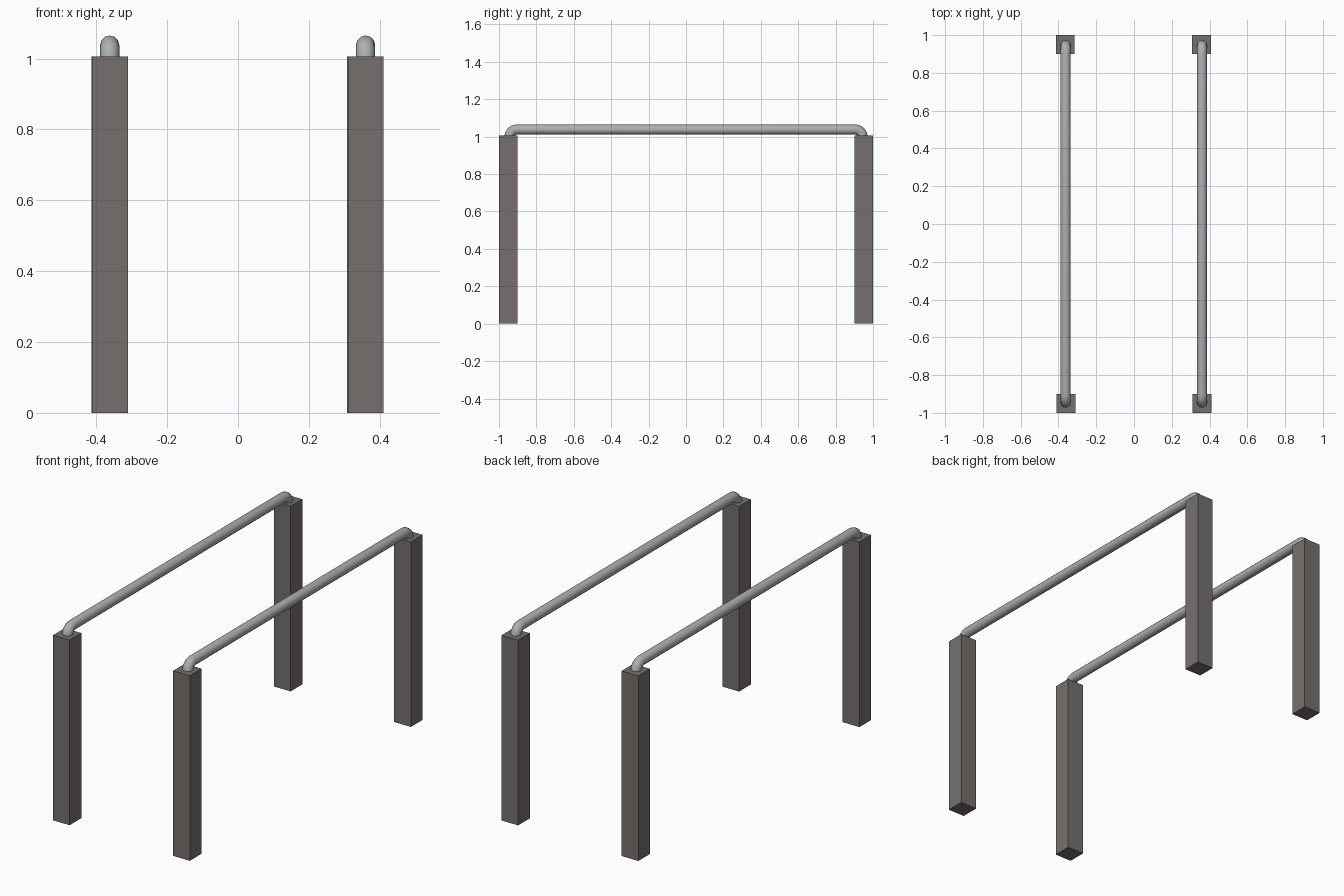
import bpy, math

if "Cube" in bpy.data.objects:
    bpy.data.objects.remove(bpy.data.objects["Cube"])

def material(name, rgb):
    m = bpy.data.materials.new(name)
    m.diffuse_color = (*rgb, 1)
    m.use_nodes = True
    m.node_tree.nodes["Principled BSDF"].inputs["Base Color"].default_value = m.diffuse_color
    return m

post_mat = material("warm dark grey", (0.18, 0.163, 0.152))
rail_mat = material("light steel", (0.42, 0.43, 0.43))

POST_H, POST_W, X = 1.005, 0.1, 0.361
R, BEND = 0.027, 0.04          # rail radius and bend radius
TOP = 1.038                    # rail centre height

# square posts
def post(name, x, y):
    bpy.ops.mesh.primitive_cube_add(size=1, location=(x, y, POST_H / 2))
    o = bpy.context.object
    o.name = name
    o.scale = (POST_W, POST_W, POST_H)
    bpy.ops.object.transform_apply(location=False, rotation=False, scale=True)
    o.data.materials.append(post_mat)

# round rail bent down into the post at each end
def rail(name, x):
    yc, zc = 0.945 - BEND, TOP - BEND
    half = [(yc + BEND, 0.98)]
    for i in range(5):
        a = math.radians(90 * i / 4)
        half.append((yc + BEND * math.cos(a), zc + BEND * math.sin(a)))
    path = half + [(-y, z) for y, z in reversed(half)]
    cu = bpy.data.curves.new(name, 'CURVE')
    cu.dimensions = '3D'
    cu.bevel_depth = R
    cu.bevel_resolution = 4
    cu.use_fill_caps = True
    sp = cu.splines.new('POLY')
    sp.points.add(len(path) - 1)
    for p, (y, z) in zip(sp.points, path):
        p.co = (x, y, z, 1)
    o = bpy.data.objects.new(name, cu)
    bpy.context.collection.objects.link(o)
    bpy.ops.object.select_all(action='DESELECT')
    o.select_set(True)
    bpy.context.view_layer.objects.active = o
    bpy.ops.object.convert(target='MESH')
    o = bpy.context.object
    o.name = name
    o.data.materials.clear()
    o.data.materials.append(rail_mat)
    bpy.ops.object.shade_smooth_by_angle(angle=math.radians(35))

for side, s in (("left", -1), ("right", 1)):
    post("front_post_" + side, s * X, -0.95)
    post("back_post_" + side, s * X - 0.003, 0.95)
    rail("rail_" + side, s * X - 0.001)
